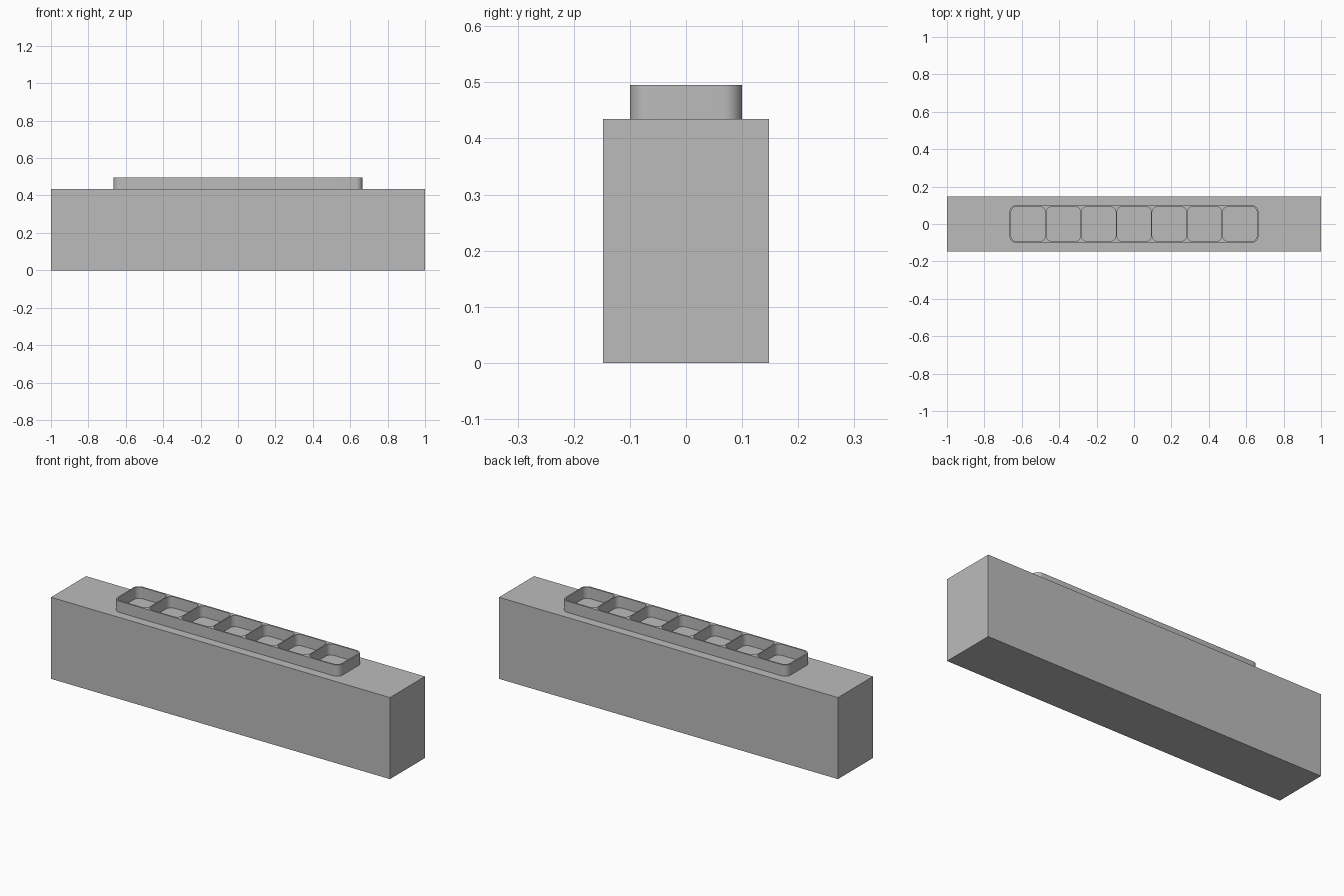
import bpy
import math

if "Cube" in bpy.data.objects:
    bpy.data.objects.remove(bpy.data.objects["Cube"])

LENGTH, WIDTH, HEIGHT = 2.0, 0.295, 0.435       # main block
TRAY_X, TRAY_Y, TRAY_TOP = 1.33, 0.2, 0.495     # raised tray
CELLS, RIM, DIVIDER = 7, 0.008, 0.006

grey = bpy.data.materials.new("plain grey")
grey.diffuse_color = (0.5, 0.5, 0.5, 1)
grey.use_nodes = True
grey.node_tree.nodes["Principled BSDF"].inputs["Base Color"].default_value = grey.diffuse_color


def rounded_loop(curve, cx, w, d, r, steps=8):
    """Add a closed rounded rectangle to a flat curve."""
    pts = []
    for i, (sx, sy) in enumerate([(1, 1), (-1, 1), (-1, -1), (1, -1)]):
        for k in range(steps + 1):
            a = math.pi / 2 * (i + k / steps)
            pts.append((cx + sx * (w / 2 - r) + r * math.cos(a),
                        sy * (d / 2 - r) + r * math.sin(a)))
    spline = curve.splines.new('POLY')
    spline.points.add(len(pts) - 1)
    for p, (x, y) in zip(spline.points, pts):
        p.co = (x, y, 0, 1)
    spline.use_cyclic_u = True


# Main block
bpy.ops.mesh.primitive_cube_add(size=1, location=(0, 0, HEIGHT / 2))
block = bpy.context.object
block.name = "main_block"
block.scale = (LENGTH, WIDTH, HEIGHT)
block.data.materials.append(grey)

# Tray: rounded outline with a row of rounded openings, extruded
outline = bpy.data.curves.new("compartment_tray", 'CURVE')
outline.dimensions = '2D'
outline.fill_mode = 'BOTH'
outline.extrude = (TRAY_TOP - HEIGHT) / 2
rounded_loop(outline, 0, TRAY_X, TRAY_Y, 0.034)
pitch = (TRAY_X - 2 * RIM + DIVIDER) / CELLS
for i in range(CELLS):
    rounded_loop(outline, (i - (CELLS - 1) / 2) * pitch,
                 pitch - DIVIDER, TRAY_Y - 2 * RIM, 0.028)
tray = bpy.data.objects.new("compartment_tray", outline)
tray.location.z = (HEIGHT + TRAY_TOP) / 2
bpy.context.collection.objects.link(tray)

# Turn the tray into a mesh with smooth corners and sharp rims
bpy.ops.object.select_all(action='DESELECT')
tray.select_set(True)
bpy.context.view_layer.objects.active = tray
bpy.ops.object.convert(target='MESH')
tray = bpy.context.object
tray.data.materials.clear()
tray.data.materials.append(grey)
bpy.ops.object.mode_set(mode='EDIT')
bpy.ops.mesh.select_all(action='SELECT')
bpy.ops.mesh.remove_doubles(threshold=0.0001)
bpy.ops.mesh.normals_make_consistent(inside=False)
bpy.ops.object.mode_set(mode='OBJECT')
bpy.ops.object.shade_smooth_by_angle(angle=math.radians(35))
